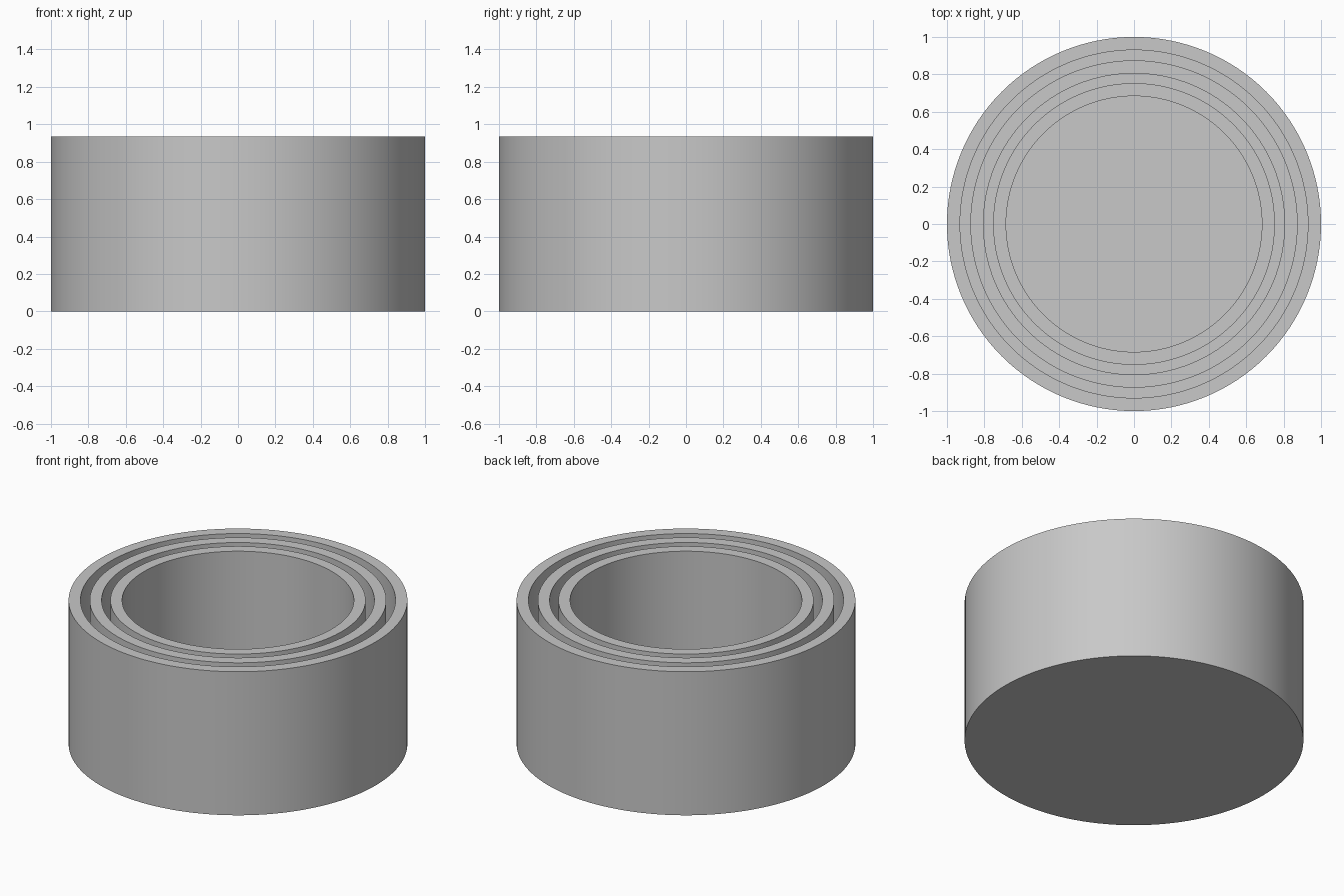
import bpy, bmesh, math

if "Cube" in bpy.data.objects:
    bpy.data.objects.remove(bpy.data.objects["Cube"], do_unlink=True)

HEIGHT = 0.935
FLOOR = 0.07
SEGMENTS = 128
WALLS = [(1.0, 0.93), (0.875, 0.805), (0.753, 0.684)]  # outer, inner radius

# Single grey material
grey = bpy.data.materials.new("plain grey")
grey.use_nodes = True
colour = (0.58, 0.58, 0.58, 1)
grey.diffuse_color = colour
grey.node_tree.nodes["Principled BSDF"].inputs["Base Color"].default_value = colour

# Cross-section: base disc with three upright concentric walls
profile = [(0, 0), (WALLS[0][0], 0)]
for i, (outer, inner) in enumerate(WALLS):
    if i:
        profile.append((outer, FLOOR))
    profile += [(outer, HEIGHT), (inner, HEIGHT), (inner, FLOOR)]
profile.append((0, FLOOR))

# Revolve the cross-section into one closed solid
bm = bmesh.new()
verts = [bm.verts.new((r, 0, z)) for r, z in profile]
edges = [bm.edges.new(pair) for pair in zip(verts, verts[1:])]
bmesh.ops.spin(bm, geom=verts + edges, cent=(0, 0, 0), axis=(0, 0, 1),
               angle=math.tau, steps=SEGMENTS)
bmesh.ops.remove_doubles(bm, verts=bm.verts, dist=0.0001)
bmesh.ops.recalc_face_normals(bm, faces=bm.faces)

mesh = bpy.data.meshes.new("concentric_ring_tray")
bm.to_mesh(mesh)
bm.free()
mesh.materials.append(grey)
tray = bpy.data.objects.new("concentric_ring_tray", mesh)
bpy.context.collection.objects.link(tray)

# Smooth walls, sharp rims
bpy.ops.object.select_all(action="DESELECT")
tray.select_set(True)
bpy.context.view_layer.objects.active = tray
bpy.ops.object.shade_smooth_by_angle(angle=math.radians(30))
